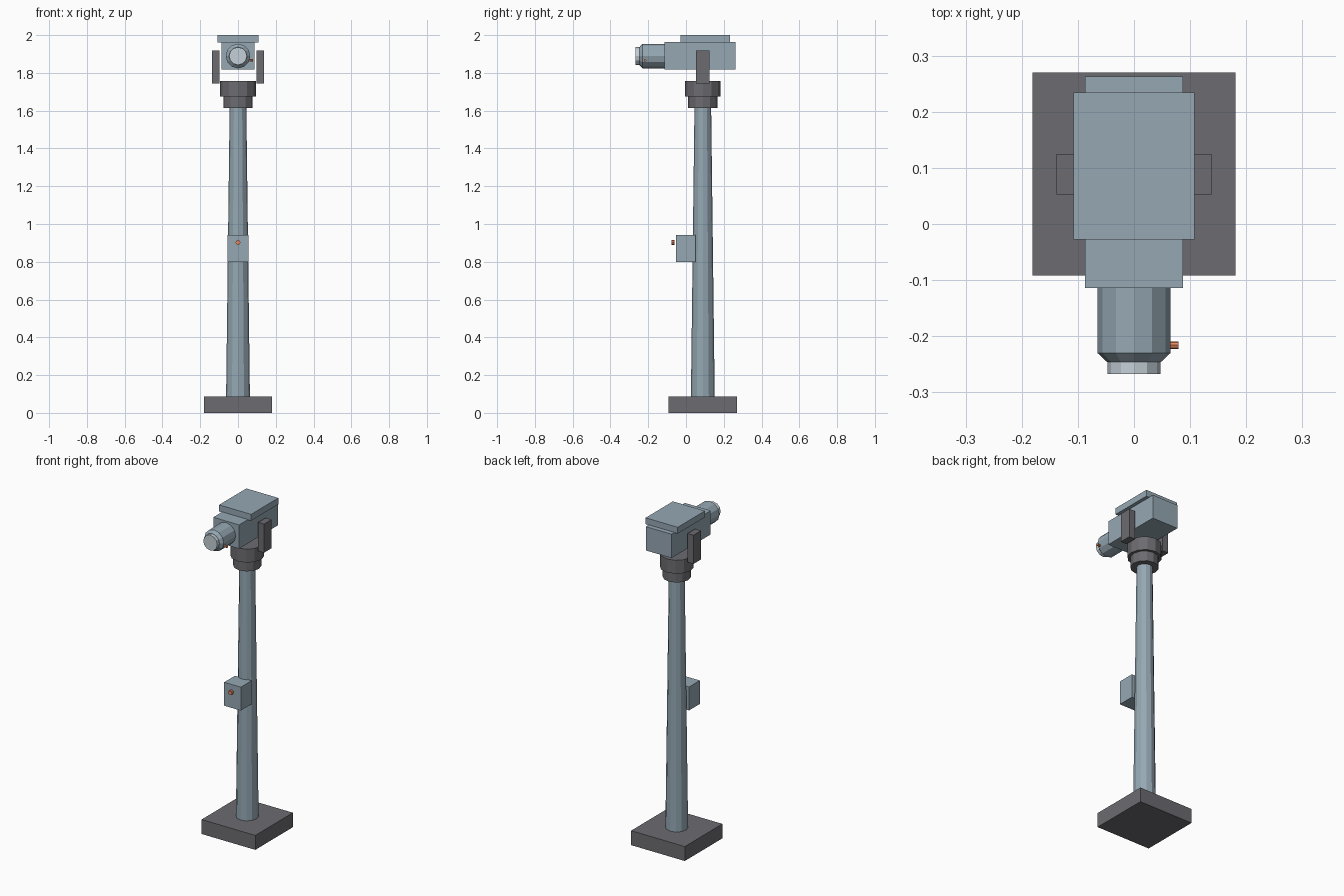
import bpy, bmesh
from math import sin, cos, pi
from mathutils import Matrix

if "Cube" in bpy.data.objects:
    bpy.data.objects.remove(bpy.data.objects["Cube"])


def material(name, rgb):
    m = bpy.data.materials.new(name)
    m.diffuse_color = (*rgb, 1)
    m.use_nodes = True
    m.node_tree.nodes["Principled BSDF"].inputs["Base Color"].default_value = m.diffuse_color
    return m


STEEL = material("blue_grey_paint", (0.30, 0.39, 0.45))
DARK = material("dark_metal", (0.15, 0.145, 0.16))
GLASS = material("pale_glass", (0.55, 0.63, 0.68))
ORANGE = material("orange_light", (0.80, 0.25, 0.12))
CY = 0.089  # depth of the pole axis


def finish(name, bm, mat):
    bmesh.ops.recalc_face_normals(bm, faces=bm.faces)
    me = bpy.data.meshes.new(name)
    bm.to_mesh(me)
    bm.free()
    ob = bpy.data.objects.new(name, me)
    me.materials.append(mat)
    bpy.context.collection.objects.link(ob)
    return ob


def box(name, x, y, z, mat):
    bm = bmesh.new()
    size = [b - a for a, b in (x, y, z)]
    mid = [(a + b) / 2 for a, b in (x, y, z)]
    bmesh.ops.create_cube(bm, size=1, matrix=Matrix.Translation(mid) @ Matrix.Diagonal((*size, 1)))
    return finish(name, bm, mat)


def turned(name, profile, place, mat, n=12):
    """Faceted solid from (radius, distance) rings; place maps (u, v, t) to xyz."""
    bm = bmesh.new()
    rings = [[bm.verts.new(place(r * cos(2 * pi * i / n), r * sin(2 * pi * i / n), t))
              for i in range(n)] for r, t in profile]
    for a, b in zip(rings, rings[1:]):
        for i in range(n):
            j = (i + 1) % n
            bm.faces.new((a[i], a[j], b[j], b[i]))
    bm.faces.new(rings[0])
    bm.faces.new(rings[-1])
    return finish(name, bm, mat)


def upright(u, v, t):
    return (u, CY + v, t)


def along_y(z):
    return lambda u, v, t: (u, t, z + v)


# Base and tapered pole
box("base_plate", (-0.181, 0.181), (CY - 0.181, CY + 0.181), (0, 0.088), DARK)
turned("pole", [(0.063, 0.088), (0.044, 1.63)], upright, STEEL)

# Swivel collars
turned("lower_collar", [(0.078, 1.615), (0.078, 1.676)], upright, DARK)
turned("upper_collar", [(0.094, 1.676), (0.094, 1.758)], upright, DARK)

# Yoke arms on either side of the camera
for side, s in (("left", -1), ("right", 1)):
    box(side + "_yoke_arm", sorted((s * 0.098, s * 0.138)), (0.053, 0.125), (1.743, 1.918), DARK)

# Camera housing and rain hood
box("camera_housing", (-0.087, 0.087), (-0.114, 0.263), (1.818, 1.963), STEEL)
box("rain_hood", (-0.108, 0.108), (-0.028, 0.234), (1.961, 2.0), STEEL)

# Lens barrel with chamfered rim, glass and status light
turned("lens_barrel", [(0.065, -0.110), (0.065, -0.230), (0.048, -0.246)], along_y(1.889), STEEL)
turned("lens_glass", [(0.047, -0.240), (0.047, -0.267)], along_y(1.889), GLASS)
turned("status_light", [(0.007, 0.060), (0.007, 0.079)],
       lambda u, v, t: (t, -0.216 + u, 1.866 + v), ORANGE, 8)

# Control box with button
box("control_box", (-0.056, 0.056), (-0.053, 0.050), (0.800, 0.943), STEEL)
turned("control_button", [(0.013, -0.077), (0.013, -0.060)], along_y(0.902), ORANGE, 8)
